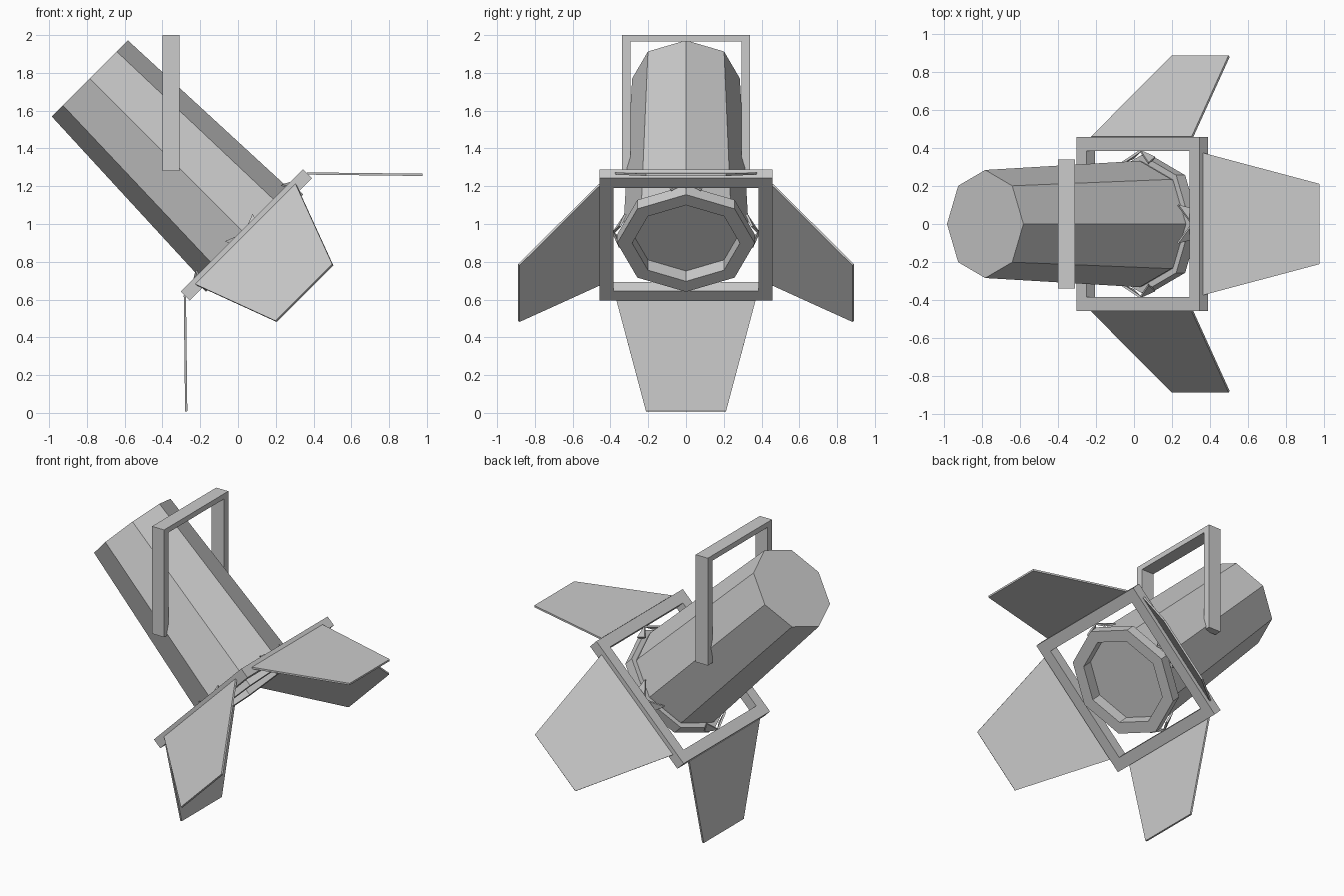
import bpy, bmesh
from math import pi, sin, cos
from mathutils import Matrix, Vector

cube = bpy.data.objects.get("Cube")
if cube:
    bpy.data.objects.remove(cube, do_unlink=True)

grey = bpy.data.materials.new("grey metal")
grey.use_nodes = True
colour = (0.6, 0.6, 0.6, 1)
grey.diffuse_color = colour
grey.node_tree.nodes["Principled BSDF"].inputs["Base Color"].default_value = colour

# Lamp space: local z points along the beam, 45 degrees down towards +x
R = 0.5 ** 0.5
LAMP = Matrix(((R, 0, R, 0.493), (0, -1, 0, 0), (R, 0, -R, 0.493), (0, 0, 0, 1)))


def finish(name, bm, matrix=LAMP):
    bmesh.ops.remove_doubles(bm, verts=bm.verts, dist=1e-5)
    bmesh.ops.recalc_face_normals(bm, faces=bm.faces)
    bm.transform(matrix)
    mesh = bpy.data.meshes.new(name)
    bm.to_mesh(mesh)
    bm.free()
    mesh.materials.append(grey)
    ob = bpy.data.objects.new(name, mesh)
    bpy.context.collection.objects.link(ob)
    return ob


def lathe(name, profile, closed=False, sides=8):
    """Spin (radius, height) points into a faceted solid."""
    bm = bmesh.new()
    rings = [[bm.verts.new((r * cos(2 * pi * i / sides), r * sin(2 * pi * i / sides), z))
              for i in range(sides)] for r, z in profile]
    pairs = list(zip(rings, rings[1:]))
    if closed:
        pairs.append((rings[-1], rings[0]))
    else:
        bm.faces.new(rings[0])
        bm.faces.new(rings[-1])
    for a, b in pairs:
        for i in range(sides):
            j = (i + 1) % sides
            bm.faces.new((a[i], a[j], b[j], b[i]))
    return finish(name, bm)


def add_plate(bm, points, thickness):
    """Thin solid sheet centred on a flat outline."""
    pts = [Vector(p) for p in points]
    n = (pts[1] - pts[0]).cross(pts[2] - pts[0]).normalized() * thickness / 2
    a = [bm.verts.new(p + n) for p in pts]
    b = [bm.verts.new(p - n) for p in pts]
    bm.faces.new(a)
    bm.faces.new(b[::-1])
    for i in range(len(pts)):
        j = (i + 1) % len(pts)
        bm.faces.new((a[i], b[i], b[j], a[j]))


def add_box(bm, lo, hi):
    lo, hi = Vector(lo), Vector(hi)
    m = Matrix.Translation((lo + hi) / 2) @ Matrix.Diagonal((*(hi - lo), 1))
    bmesh.ops.create_cube(bm, size=1, matrix=m)


# Tapered eight-sided housing, front rim and recessed lens
lathe("lamp_housing", [(0.285, -1.807), (0.333, -0.655)])
lathe("front_rim", [(0.33, -0.64), (0.364, -0.64), (0.364, -0.573),
                    (0.285, -0.573), (0.285, -0.66), (0.33, -0.66)], closed=True)
lathe("lens", [(0.286, -0.68), (0.286, -0.65)])

# Square frame: four-sided ring with a square hole
bm = bmesh.new()
loops = [[bm.verts.new((x * h, y * h, z)) for x, y in ((1, 1), (-1, 1), (-1, -1), (1, -1))]
         for h, z in ((0.458, -0.668), (0.458, -0.602), (0.385, -0.602), (0.385, -0.668))]
for k in range(4):
    a, b = loops[k], loops[(k + 1) % 4]
    for i in range(4):
        j = (i + 1) % 4
        bm.faces.new((a[i], a[j], b[j], b[i]))
finish("door_frame", bm)

# Four flared doors and four clips, repeated around the beam axis
for k, side in enumerate(("top", "left", "bottom", "right")):
    turn = LAMP @ Matrix.Rotation(k * pi / 2, 4, "Z")
    bm = bmesh.new()
    add_plate(bm, [(0.457, -0.375, -0.638), (0.457, 0.375, -0.638),
                   (0.885, 0.212, -0.2), (0.885, -0.212, -0.2)], 0.012)
    finish(side + "_door", bm, turn)
    bm = bmesh.new()
    for s in (1, -1):
        add_plate(bm, [(0.385, 0, -0.65), (0.32, 0.1 * s, -0.69),
                       (0.35, 0.08 * s, -0.62)], 0.012)
    finish(side + "_clip", bm, turn)

# Upright hanging yoke
bm = bmesh.new()
for s in (1, -1):
    y = sorted((0.293 * s, 0.34 * s))
    add_box(bm, (-0.4, y[0], 1.28), (-0.31, y[1], 1.965))
add_box(bm, (-0.4, -0.34, 1.965), (-0.31, 0.34, 2))
finish("hanging_yoke", bm, Matrix.Identity(4))
